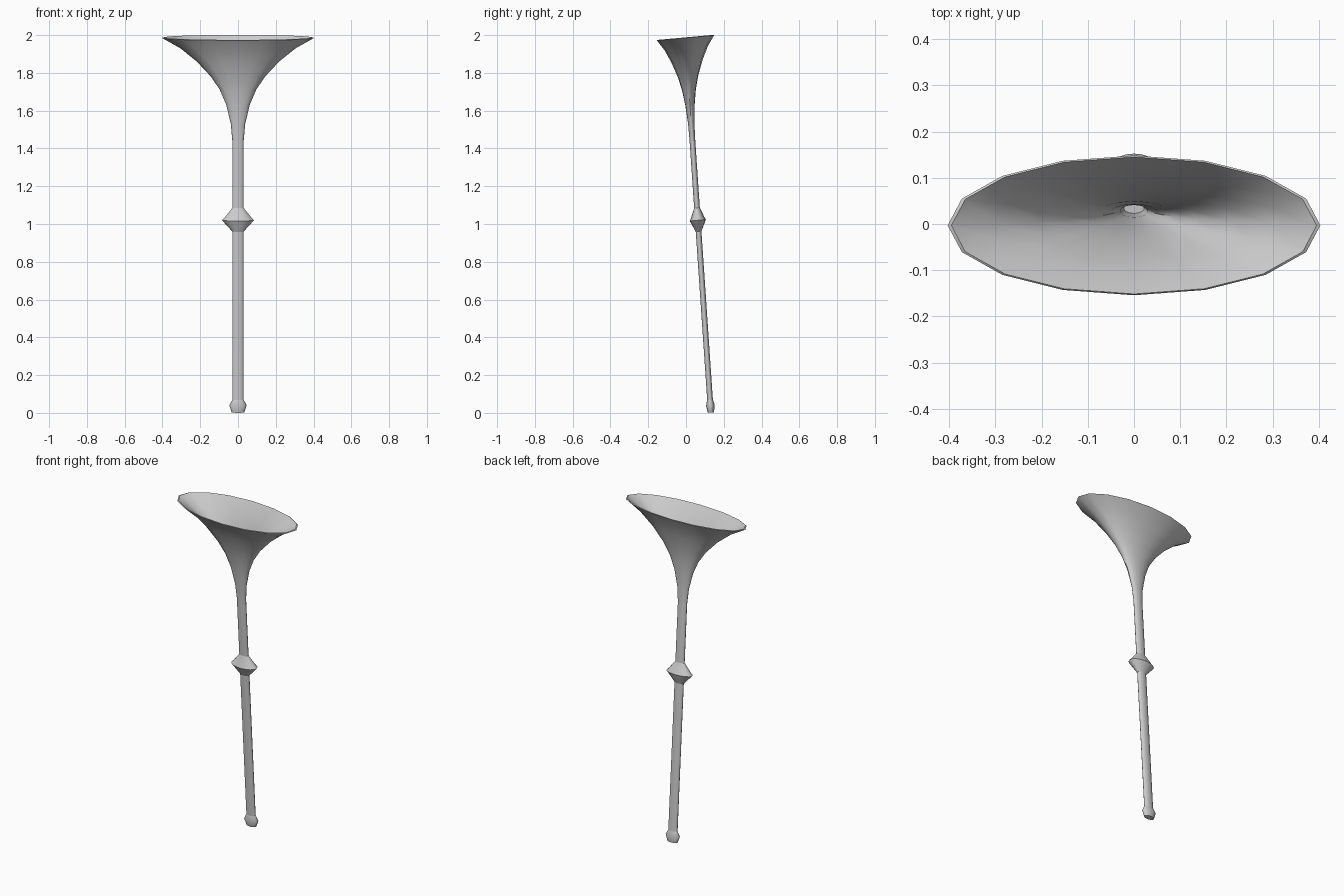
import bpy, bmesh, math

cube = bpy.data.objects.get("Cube")
if cube:
    bpy.data.objects.remove(cube, do_unlink=True)

SIDES = 16
RING_TILT = 0.09

metal = bpy.data.materials.new("pale_grey_metal")
metal.use_nodes = True
colour = (0.6, 0.6, 0.6, 1)
metal.diffuse_color = colour
metal.node_tree.nodes["Principled BSDF"].inputs["Base Color"].default_value = colour


def axis_y(z):
    """Leaning centre line of the horn."""
    return 0.132 - 0.068 * z


def loft(name, profile, cap_start=False, cap_end=False):
    """Skin flattened rings of (height, half width, depth ratio)."""
    bm = bmesh.new()
    rings = []
    for z, r, flat in profile:
        ring = []
        for i in range(SIDES):
            a = math.tau * i / SIDES
            dy = r * flat * math.sin(a)
            ring.append(bm.verts.new((r * math.cos(a), axis_y(z) + dy, z + RING_TILT * dy)))
        rings.append(ring)
    for low, high in zip(rings, rings[1:]):
        for i in range(SIDES):
            j = (i + 1) % SIDES
            bm.faces.new((low[i], low[j], high[j], high[i]))
    if cap_start:
        bm.faces.new(rings[0][::-1])
    if cap_end:
        bm.faces.new(rings[-1])
    mesh = bpy.data.meshes.new(name)
    bm.to_mesh(mesh)
    bm.free()
    mesh.materials.append(metal)
    obj = bpy.data.objects.new(name, mesh)
    bpy.context.collection.objects.link(obj)
    bpy.ops.object.select_all(action='DESELECT')
    obj.select_set(True)
    bpy.context.view_layer.objects.active = obj
    bpy.ops.object.shade_smooth_by_angle(angle=math.radians(48))
    return obj


# Mouthpiece knob and lower tube
loft("mouthpiece", [(0.002, 0.033, 0.5), (0.012, 0.036, 0.5), (0.04, 0.046, 0.5),
                    (0.07, 0.03, 0.5)], cap_start=True)
loft("lower_tube", [(0.07, 0.03, 0.5), (0.96, 0.03, 0.5)])

# Collar halfway up
loft("collar", [(0.96, 0.03, 0.5), (1.02, 0.085, 0.5), (1.035, 0.07, 0.5),
                (1.085, 0.03, 0.5)])
loft("upper_tube", [(1.085, 0.03, 0.5), (1.44, 0.03, 0.5)])

# Flared bell: outer wall, thin lip, then inner wall back down the throat
flare = [(1.44, 0.03, 0.5), (1.53, 0.038, 0.44), (1.63, 0.062, 0.4), (1.71, 0.096, 0.38),
         (1.78, 0.143, 0.375), (1.86, 0.218, 0.375), (1.93, 0.305, 0.375), (1.985, 0.403, 0.375)]
inner = [(z + 0.003, r - 0.008, flat) for z, r, flat in reversed(flare)]
loft("bell", flare + inner, cap_end=True)
